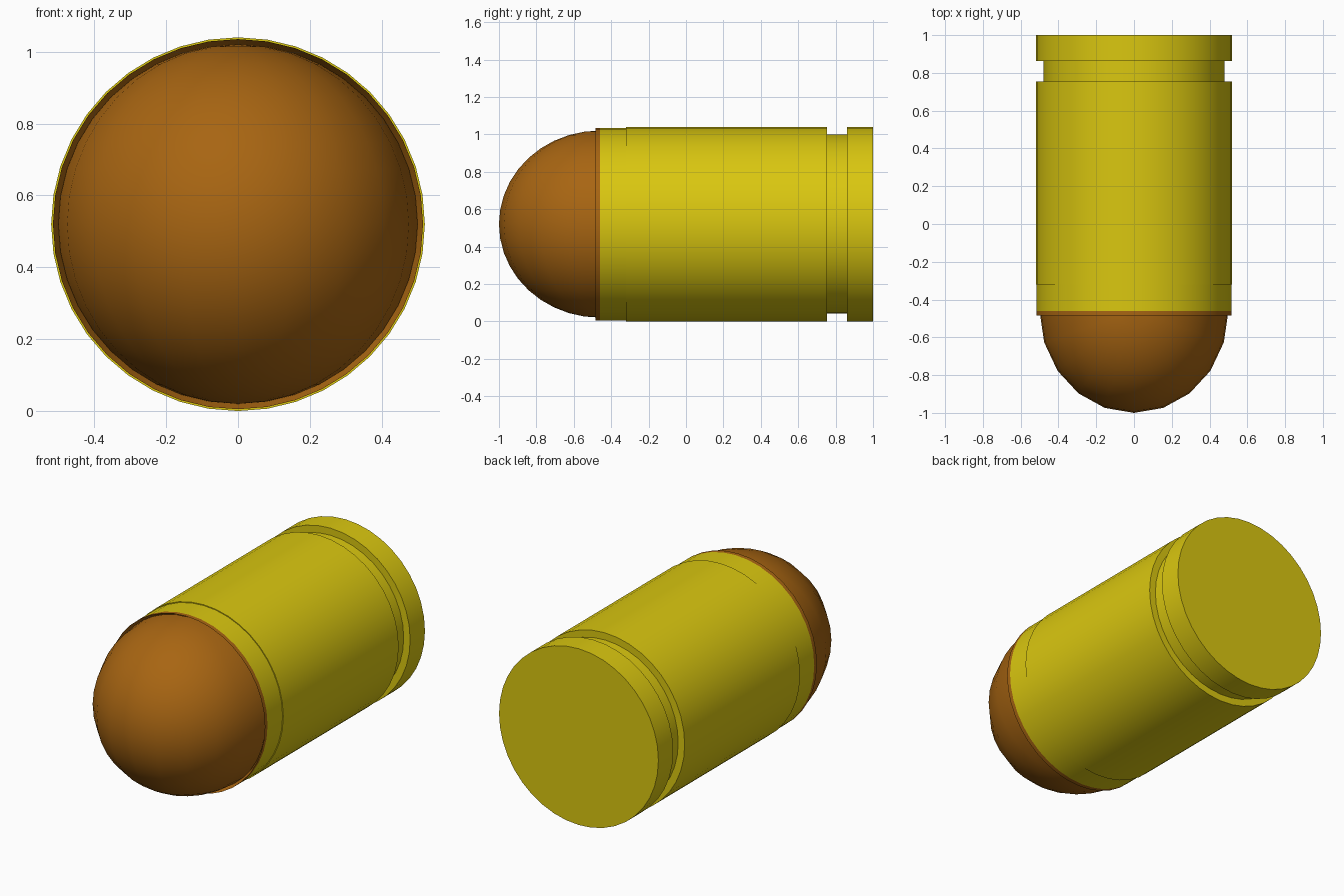
import bpy, bmesh, math

if "Cube" in bpy.data.objects:
    bpy.data.objects.remove(bpy.data.objects["Cube"])

SIDES = 40
CENTRE_Z = 0.52


def material(name, rgb):
    m = bpy.data.materials.new(name)
    m.diffuse_color = (*rgb, 1)
    m.use_nodes = True
    m.node_tree.nodes["Principled BSDF"].inputs["Base Color"].default_value = m.diffuse_color
    return m


brass = material("brass", (0.70, 0.57, 0.005))
copper = material("copper", (0.39, 0.13, 0.006))


def finish(obj, angle):
    bpy.ops.object.select_all(action='DESELECT')
    obj.select_set(True)
    bpy.context.view_layer.objects.active = obj
    bpy.ops.object.shade_smooth_by_angle(angle=math.radians(angle))


def lathe(name, profile, copper_steps=0):
    """Spin (radius, y) points round the long axis; the first steps are copper."""
    bm = bmesh.new()
    rings = []
    for r, y in profile:
        rings.append([bm.verts.new((r * math.sin(a), y, CENTRE_Z + r * math.cos(a)))
                      for a in (2 * math.pi * i / SIDES for i in range(SIDES))])
    for k, (a, b) in enumerate(zip(rings, rings[1:])):
        for i in range(SIDES):
            j = (i + 1) % SIDES
            f = bm.faces.new((a[i], a[j], b[j], b[i]))
            f.material_index = 1 if k < copper_steps else 0
    bm.faces.new(rings[0]).material_index = 1
    bm.faces.new(rings[-1])
    bmesh.ops.recalc_face_normals(bm, faces=bm.faces)
    mesh = bpy.data.meshes.new(name)
    bm.to_mesh(mesh)
    bm.free()
    mesh.materials.append(brass)
    mesh.materials.append(copper)
    obj = bpy.data.objects.new(name, mesh)
    bpy.context.collection.objects.link(obj)
    finish(obj, 30)


# Case: copper inner lip and mouth band, brass wall, extractor groove, base rim
lathe("case", [(0.499, -0.45), (0.515, -0.485), (0.515, -0.46), (0.515, -0.32),
               (0.52, -0.32), (0.52, 0.755), (0.478, 0.755), (0.478, 0.862),
               (0.52, 0.862), (0.52, 1.0)], copper_steps=2)

# Bullet: rounded nose, the rear half buried in the case
bpy.ops.mesh.primitive_uv_sphere_add(segments=20, ring_count=20, radius=1,
                                     location=(0, -0.46, CENTRE_Z))
bullet = bpy.context.object
bullet.name = "bullet"
bullet.scale = (0.5, 0.54, 0.5)
bm = bmesh.new()
bm.from_mesh(bullet.data)
bmesh.ops.delete(bm, geom=[v for v in bm.verts if v.co.y > 0.01], context='VERTS')
bm.to_mesh(bullet.data)
bm.free()
bullet.data.materials.append(copper)
finish(bullet, 40)
